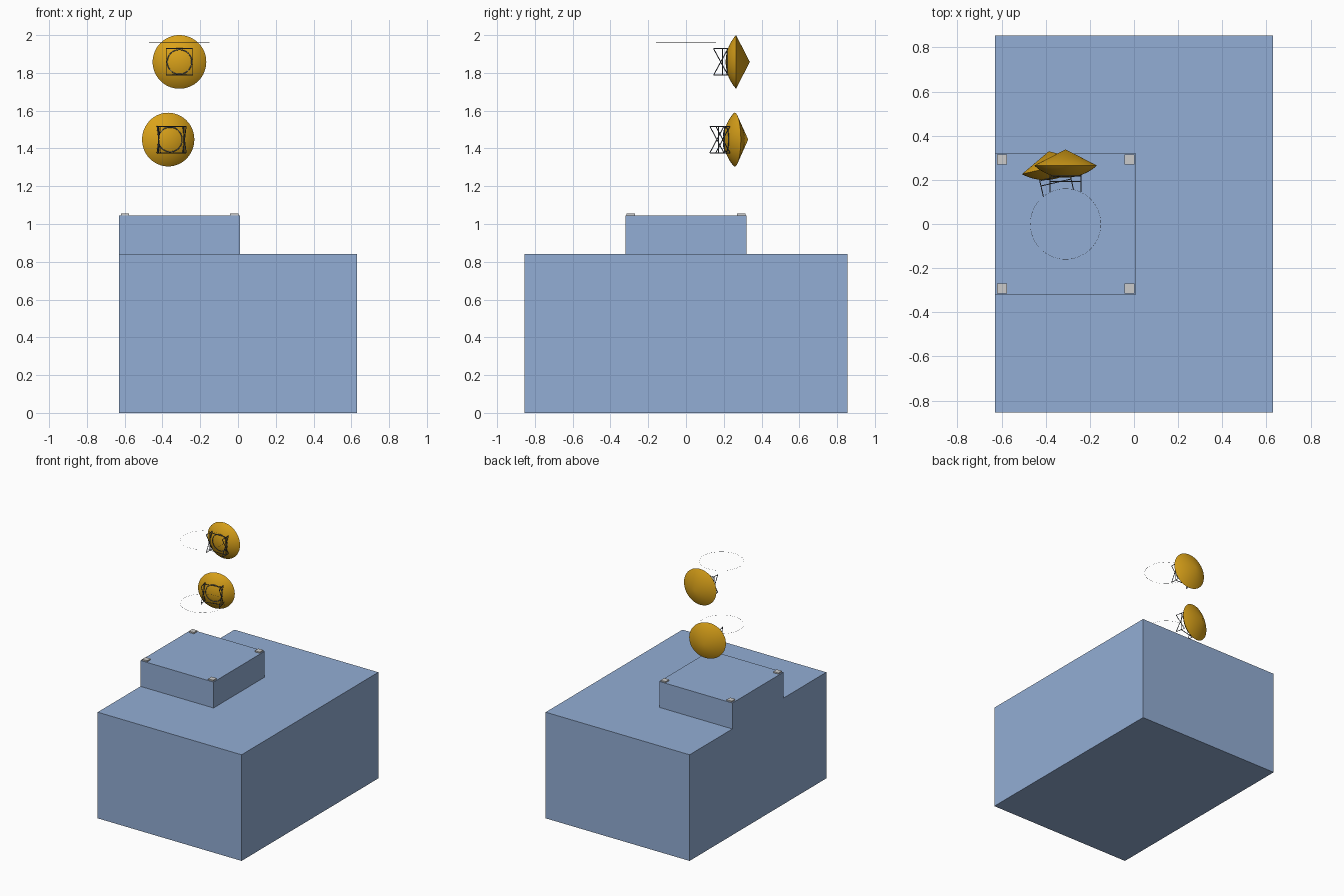
import bpy, bmesh, math
from mathutils import Vector, Matrix

if "Cube" in bpy.data.objects:
    bpy.data.objects.remove(bpy.data.objects["Cube"])

PIVOT = Vector((-0.31, 0, 0))   # vertical axis both dishes swing around


def material(name, rgb):
    m = bpy.data.materials.new(name)
    m.diffuse_color = (*rgb, 1)
    m.use_nodes = True
    m.node_tree.nodes["Principled BSDF"].inputs["Base Color"].default_value = m.diffuse_color
    return m


BLUE = material("blue", (0.29, 0.42, 0.66))
GOLD = material("gold", (0.70, 0.36, 0.01))
DARK = material("dark", (0.08, 0.09, 0.11))


def finish(name, bm, mat=None, matrix=None, smooth=False):
    bmesh.ops.recalc_face_normals(bm, faces=bm.faces)
    me = bpy.data.meshes.new(name)
    bm.to_mesh(me)
    bm.free()
    ob = bpy.data.objects.new(name, me)
    bpy.context.collection.objects.link(ob)
    if mat:
        me.materials.append(mat)
    if matrix:
        ob.matrix_world = matrix
    if smooth:
        bpy.ops.object.select_all(action='DESELECT')
        ob.select_set(True)
        bpy.context.view_layer.objects.active = ob
        bpy.ops.object.shade_smooth_by_angle(angle=math.radians(30))
    return ob


def box(name, lo, hi, mat=None):
    lo, hi = Vector(lo), Vector(hi)
    bm = bmesh.new()
    bmesh.ops.create_cube(bm, size=1, matrix=Matrix.Translation((lo + hi) / 2)
                          @ Matrix.Diagonal((*(hi - lo), 1)))
    return finish(name, bm, mat)


def rod(bm, a, b, r=0.0025):
    a, b = Vector(a), Vector(b)
    rot = (b - a).to_track_quat('Z', 'Y').to_matrix().to_4x4()
    bmesh.ops.create_cone(bm, cap_ends=True, segments=6, radius1=r, radius2=r,
                          depth=(b - a).length,
                          matrix=Matrix.Translation((a + b) / 2) @ rot)


def hoop(bm, centre, u, v, radius, r, n=48):
    pts = [Vector(centre) + radius * (Vector(u) * math.cos(t) + Vector(v) * math.sin(t))
           for t in (2 * math.pi * i / n for i in range(n))]
    for i in range(n):
        rod(bm, pts[i - 1], pts[i], r)


def revolve_y(bm, profile, n=64):
    verts = [bm.verts.new((r, y, 0)) for r, y in profile]
    edges = [bm.edges.new(p) for p in zip(verts, verts[1:])]
    bmesh.ops.spin(bm, geom=verts + edges, cent=(0, 0, 0), axis=(0, 1, 0),
                   angle=2 * math.pi, steps=n, use_merge=True)
    bmesh.ops.remove_doubles(bm, verts=bm.verts, dist=1e-5)


# building and roof block
box("main_building", (-0.63, -0.855, 0), (0.63, 0.855, 0.84), BLUE)
box("roof_block", (-0.63, -0.32, 0.84), (0.01, 0.32, 1.045), BLUE)

# four corner pads
for i, x in enumerate((-0.598, -0.02)):
    for j, y in enumerate((-0.292, 0.292)):
        box(f"corner_pad_{2 * i + j + 1}", (x - 0.022, y - 0.022, 1.043),
            (x + 0.022, y + 0.022, 1.055))


def antenna(label, z, yaw, ring_z):
    place = Matrix.Translation(PIVOT + Vector((0, 0, z))) @ Matrix.Rotation(yaw, 4, 'Z')

    # dish: spherical bowl closed by a cone
    R, rim, back = 0.211, 0.142, 0.210
    a_max = math.asin(rim / R)
    profile = [(R * math.sin(a), back + R * (1 - math.cos(a)))
               for a in (a_max * i / 12 for i in range(13))]
    profile.append((0, 0.338))
    bm = bmesh.new()
    revolve_y(bm, profile)
    finish(f"{label}_dish", bm, GOLD, place, smooth=True)

    # support truss behind the bowl
    s, y0, y1 = 0.07, 0.146, 0.222
    bm = bmesh.new()
    for k in (-s, s):
        rod(bm, (-s, 0.193, k), (s, 0.193, k))
        rod(bm, (k, 0.193, -s), (k, 0.193, s))
        rod(bm, (k, y0, -s), (k, y1, s))
        rod(bm, (k, y0, s), (k, y1, -s))
        for m in (-s, s):
            rod(bm, (k, y0, m), (k, y1, m))
    hoop(bm, (0, 0.217, 0), (1, 0, 0), (0, 0, 1), 0.065, 0.0025)
    finish(f"{label}_truss", bm, DARK, place)

    # hair-thin guide ring around the swing axis
    bm = bmesh.new()
    hoop(bm, (0, 0, 0), (1, 0, 0), (0, 1, 0), 0.16, 0.0005, 64)
    finish(f"{label}_guide_ring", bm, DARK,
           Matrix.Translation(PIVOT + Vector((0, 0, ring_z))))


antenna("upper", 1.858, 0, 1.96)
antenna("lower", 1.447, math.radians(13), 1.46)
